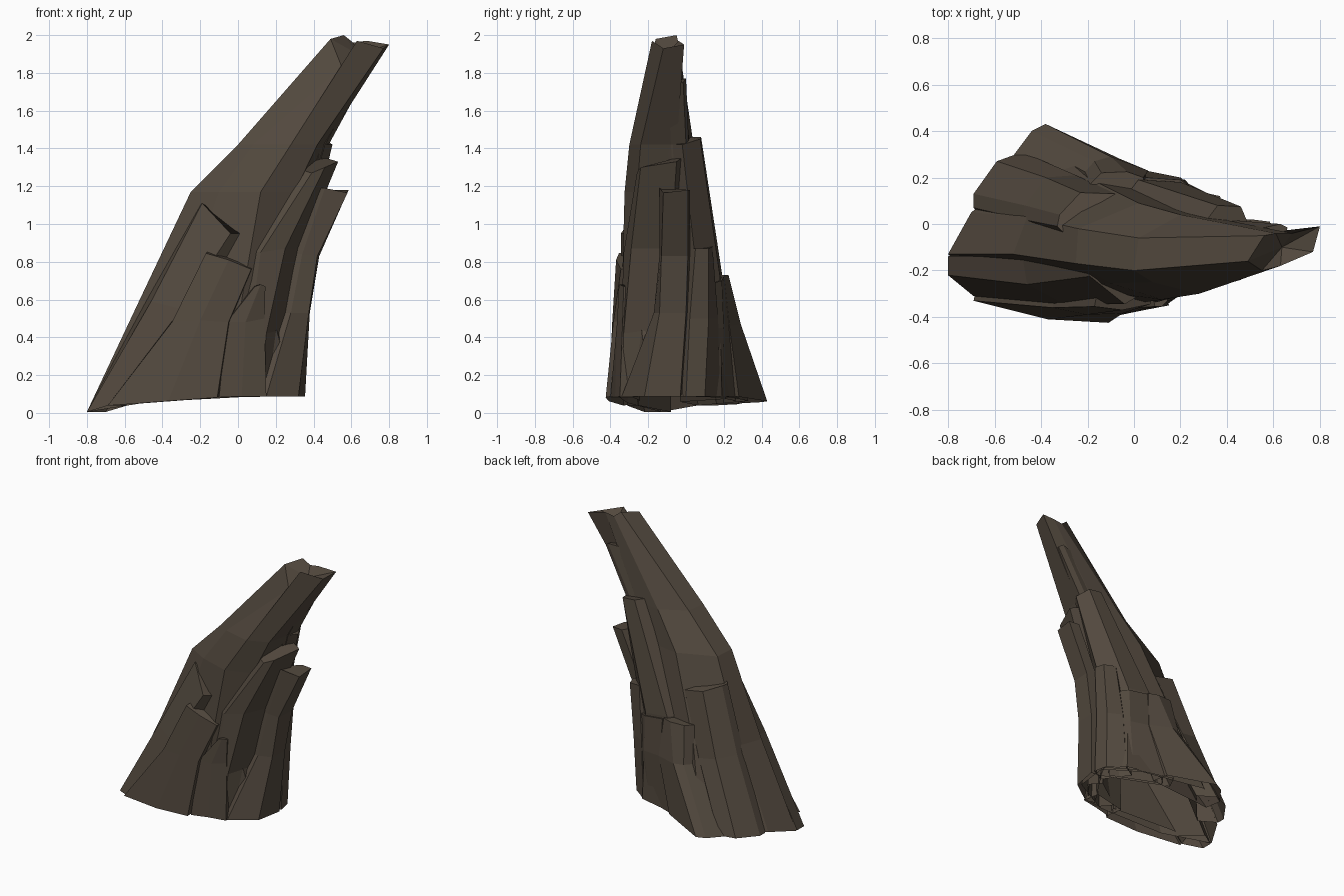
import bpy, bmesh
from mathutils import Vector

bark = bpy.data.materials.new("dark_brown")
bark.diffuse_color = (0.085, 0.066, 0.048, 1)


def ground(x):
    # the broken lower rim drops toward the far left
    return min(0.088, 0.09 + 0.075 * x) if x > -.75 else 0.005


def loft(name, rings, dip=0.0):
    """Skin the rings, cap the top (optionally hollowed), leave the bottom open."""
    bm = bmesh.new()
    vs = [[bm.verts.new(p) for p in r] for r in rings]
    n = len(vs[0])
    for a, b in zip(vs, vs[1:]):
        for i in range(n):
            j = (i + 1) % n
            bm.faces.new((a[i], a[j], b[j], b[i]))
    if dip:
        c = sum((v.co for v in vs[-1]), Vector()) / n - Vector((0, 0, dip))
        cv = bm.verts.new(c)
        for i in range(n):
            bm.faces.new((vs[-1][i], vs[-1][(i + 1) % n], cv))
    else:
        bm.faces.new(vs[-1])
    me = bpy.data.meshes.new(name)
    bm.to_mesh(me)
    bm.free()
    me.materials.append(bark)
    ob = bpy.data.objects.new(name, me)
    bpy.context.collection.objects.link(ob)
    return ob


def shard(name, levels, depth):
    """Plank: outer polylines from bottom to top, backed by ends pushed inward."""
    d = Vector(depth)
    rings = []
    for lv in levels:
        pts = [Vector(p if len(p) == 3 else (*p, ground(p[0]))) for p in lv]
        rings.append(pts + [pts[-1] + d, pts[0] + d])
    return loft(name, rings)


# leaning core, horizontal outlines up to the jagged tip
base = [(-.8, -.13), (-.5, -.31), (0, -.36), (.3, -.2), (.33, .05), (.1, .2), (-.35, .33), (-.7, .05)]
low = [(-.52, -.13), (-.3, -.27), (.02, -.34), (.16, -.25), (.25, .03), (.1, .15), (-.2, .2), (-.46, .03)]
bend = [(-.25, -.17), (-.1, -.255), (.12, -.325), (.3, -.26), (.37, -.03), (.25, .05), (.02, .09), (-.24, -.02)]
neck = [(0, -.2), (.08, -.25), (.28, -.30), (.42, -.24), (.46, -.05), (.38, .02), (.2, .04), (.02, -.06)]
tip = [(.49, -.16, 1.98), (.55, -.2, 1.83), (.63, -.18, 1.97), (.77, -.12, 1.93),
       (.8, -.01, 1.95), (.68, -.04, 1.97), (.61, -.04, 1.96), (.56, -.05, 2.0)]
loft("leaning_core", [[(x, y, ground(x)) for x, y in base]]
     + [[(x, y, z) for x, y in r] for r, z in ((low, .6), (bend, 1.17), (neck, 1.42))]
     + [tip], dip=.05)

# front planks
shard("front_wide_plank", [
    [(-.69, -.33), (-.37, -.41), (-.11, -.425)],
    [(-.35, -.36, .48), (-.2, -.39, .49), (-.05, -.385, .48)],
    [(-.17, -.355, .845), (-.05, -.37, .81), (.07, -.345, .76)]], (.02, .1, .02))
shard("front_left_plank", [
    [(-.8, -.14), (-.8, -.22), (-.69, -.31)],
    [(-.48, -.14, .61), (-.46, -.26, .59), (-.3, -.345, .55)],
    [(-.25, -.13, 1.04), (-.19, -.225, 1.11), (-.04, -.345, .95)]], (.1, .06, 0))
shard("front_low_plank", [
    [(-.1, -.40), (.02, -.375), (.15, -.35)],
    [(-.06, -.365, .48), (.04, -.365, .48), (.14, -.335, .5)],
    [(.09, -.355, .67), (.12, -.355, .68), (.145, -.33, .67)]], (-.02, .12, 0))

# right-hand planks
shard("right_outer_plank", [
    [(.15, -.34), (.32, -.22), (.355, -.03)],
    [(.28, -.17, .53), (.375, -.14, .53), (.38, 0, .53)],
    [(.34, -.14, .84), (.42, -.13, .83), (.43, .01, .83)],
    [(.46, -.14, 1.19), (.58, -.12, 1.165), (.585, .01, 1.18)]], (-.08, .01, 0))
shard("right_front_plank", [
    [(.02, -.35), (.12, -.34), (.27, -.17)],
    [(.06, -.345, .42), (.15, -.33, .42), (.27, -.11, .45)],
    [(.12, -.33, .85), (.25, -.29, .87), (.34, -.08, .87)],
    [(.39, -.26, 1.27), (.46, -.24, 1.30), (.53, -.05, 1.33)]], (-.1, .04, .03))
shard("right_back_low_plank", [
    [(.35, .0), (.33, .1), (.22, .18)],
    [(.35, .02, .5), (.34, .12, .5), (.24, .17, .5)],
    [(.39, .05, .87), (.37, .12, .87), (.28, .14, .88)]], (-.1, -.06, 0))

# back planks
shard("back_tall_plank", [
    [(.3, .1), (.22, .19), (-.05, .25)],
    [(.33, .06, .72), (.2, .18, .72), (.02, .19, .74)],
    [(.5, -.02, 1.42), (.46, .075, 1.45), (.36, .08, 1.46)]], (-.06, -.08, 0))
shard("back_tip_plank", [
    [(.36, .03, 1.0), (.31, .06, 1.0), (.15, .08, 1.0)],
    [(.48, .0, 1.42), (.44, .015, 1.43), (.33, .015, 1.45)],
    [(.66, -.015, 1.75), (.63, .0, 1.77), (.54, -.02, 1.76)]], (-.02, -.08, 0))
shard("back_right_plank", [
    [(.33, .08), (.16, .19), (-.12, .28)],
    [(.33, .09, .45), (.2, .2, .45), (.05, .23, .46)],
    [(.3, .12, .68), (.2, .19, .7), (.05, .2, .72)]], (-.05, -.1, 0))
shard("back_low_plank", [
    [(-.06, .28), (-.38, .43), (-.44, .4), (-.53, .28)],
    [(.06, .23, .46), (-.1, .29, .47), (-.17, .27, .47), (-.25, .18, .47)],
    [(.04, .2, .73), (-.03, .225, .73), (-.14, .22, .73), (-.19, .17, .73)]], (.02, -.12, 0))
shard("back_left_plank", [
    [(-.48, .31), (-.59, .27), (-.69, .13), (-.69, .07)],
    [(-.25, .21, .52), (-.38, .2, .54), (-.47, .08, .55), (-.48, .02, .55)],
    [(-.08, .13, .94), (-.23, .135, .97), (-.32, .04, 1.0), (-.33, -.01, 1.0)]], (.1, -.1, .02))

# consistent outward normals and flat facets
for ob in bpy.context.collection.objects:
    bm = bmesh.new()
    bm.from_mesh(ob.data)
    bmesh.ops.recalc_face_normals(bm, faces=bm.faces[:])
    for f in bm.faces:
        f.smooth = False
    bm.to_mesh(ob.data)
    bm.free()
